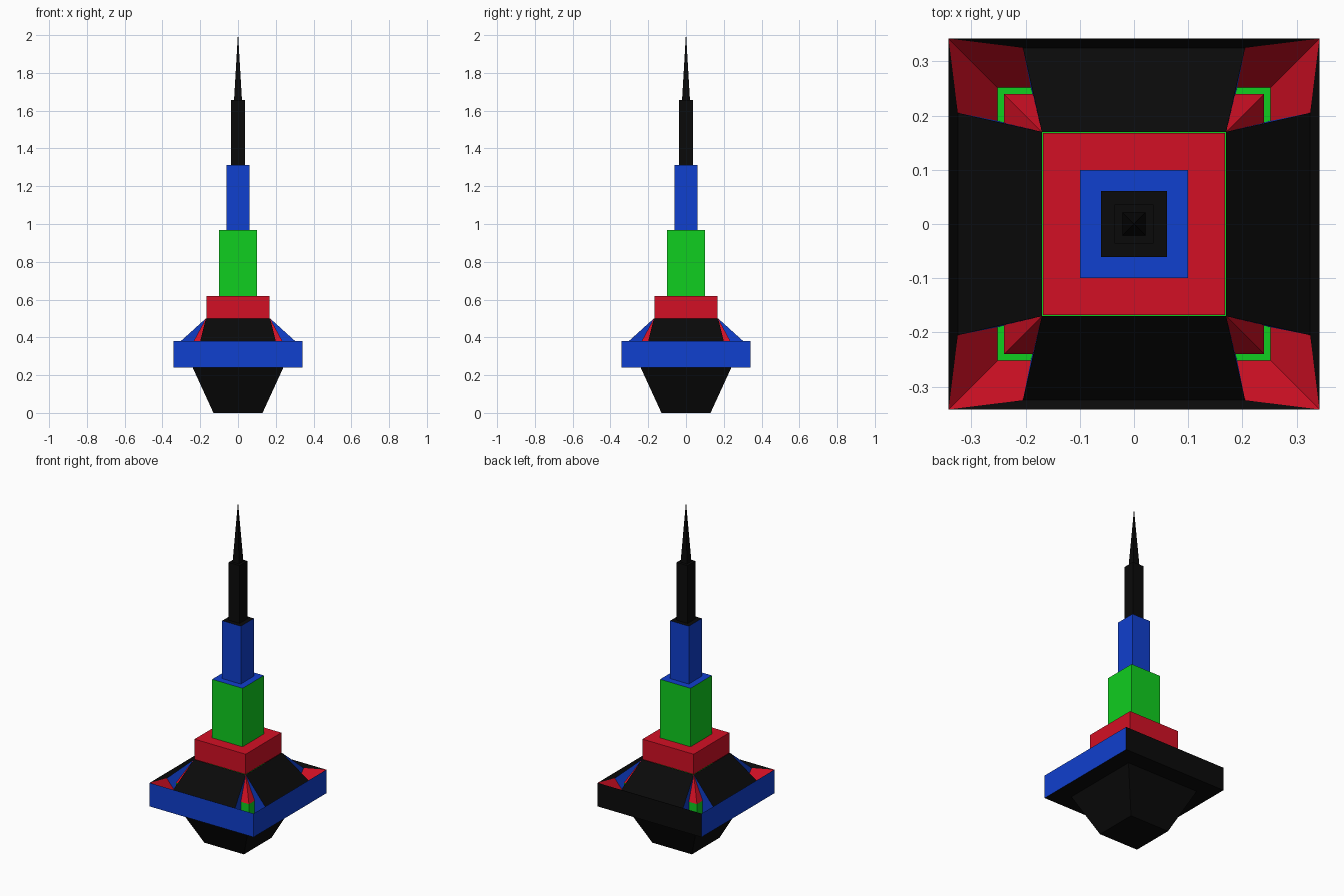
import bpy
import math
from mathutils import Matrix, Vector

if "Cube" in bpy.data.objects:
    bpy.data.objects.remove(bpy.data.objects["Cube"])

COLORS = {
    "black": (0.003, 0.003, 0.003, 1),
    "blue": (0.005, 0.05, 0.62, 1),
    "green": (0.005, 0.62, 0.014, 1),
    "red": (0.65, 0.005, 0.018, 1),
}
NAMES = list(COLORS)
MATS = []
for n in NAMES:
    m = bpy.data.materials.new(n)
    m.diffuse_color = COLORS[n]
    m.use_nodes = True
    m.node_tree.nodes["Principled BSDF"].inputs["Base Color"].default_value = m.diffuse_color
    MATS.append(m)


def make(name, verts, faces, cols):
    me = bpy.data.meshes.new(name)
    me.from_pydata(verts, [], faces)
    for m in MATS:
        me.materials.append(m)
    for p, c in zip(me.polygons, cols):
        p.material_index = NAMES.index(c)
    ob = bpy.data.objects.new(name, me)
    bpy.context.collection.objects.link(ob)
    return ob


def frustum(name, h0, z0, h1, z1, sides, top=None, bottom=None, flip=False):
    """Square block; sides = colours of front, right, back, left."""
    ring = [(-1, -1), (1, -1), (1, 1), (-1, 1)]
    verts = [(x * h, y * h, z) for h, z in ((h0, z0), (h1, z1)) for x, y in ring]
    faces = [(i, (i + 1) % 4, (i + 1) % 4 + 4, i + 4) for i in range(4)]
    cols = [sides] * 4 if isinstance(sides, str) else list(sides)
    if top:
        faces.append((4, 5, 6, 7))
        cols.append(top)
    if bottom:
        faces.append((3, 2, 1, 0))
        cols.append(bottom)
    if flip:
        faces = [f[::-1] for f in faces]
    return make(name, verts, faces, cols)


# tapered foot and wide band (the back of the band is black)
frustum("tapered_foot", 0.13, 0, 0.24, 0.24, "black", bottom="black")
frustum("wide_band", 0.342, 0.24, 0.342, 0.38,
        ["blue", "blue", "black", "blue"], bottom="black")

# recessed bowl inside the band, seen at the roof corners
frustum("band_inner_slope", 0.24, 0.242, 0.342, 0.38, "red", flip=True)
frustum("recess_floor", 0.22, 0.245, 0.252, 0.258, "green", top="green")
frustum("core_wall", 0.24, 0.245, 0.24, 0.37, "green")
frustum("core_slope", 0.24, 0.37, 0.17, 0.5, "red")

# four roof panels with rim strips and hanging side cheeks
v = [(-0.205, -0.325, 0.36), (0.205, -0.325, 0.36), (0.17, -0.17, 0.5), (-0.17, -0.17, 0.5),
     (-0.342, -0.342, 0.38), (0.342, -0.342, 0.38),
     (0.19, -0.25, 0.25), (-0.19, -0.25, 0.25)]
f = [(0, 1, 2, 3), (4, 5, 1, 0), (1, 6, 2), (0, 3, 7)]
for i, side in enumerate(("front", "right", "back", "left")):
    rot = Matrix.Rotation(i * math.pi / 2, 3, "Z")
    make("roof_panel_" + side, [rot @ Vector(p) for p in v], f,
         ["black", "black", "blue", "blue"])

# stepped tower
for name, h, z0, z1, col, top in (
        ("tower_base", 0.168, 0.5, 0.62, "red", "red"),
        ("lower_tower", 0.1, 0.62, 0.968, "green", "blue"),
        ("middle_tower", 0.061, 0.968, 1.312, "blue", "black"),
        ("upper_tower", 0.036, 1.312, 1.656, "black", "black")):
    frustum(name, h, z0, h, z1, col, top=top, bottom=col)

# spire
frustum("spire", 0.021, 1.656, 0.0008, 2.0, "black", top="black")
